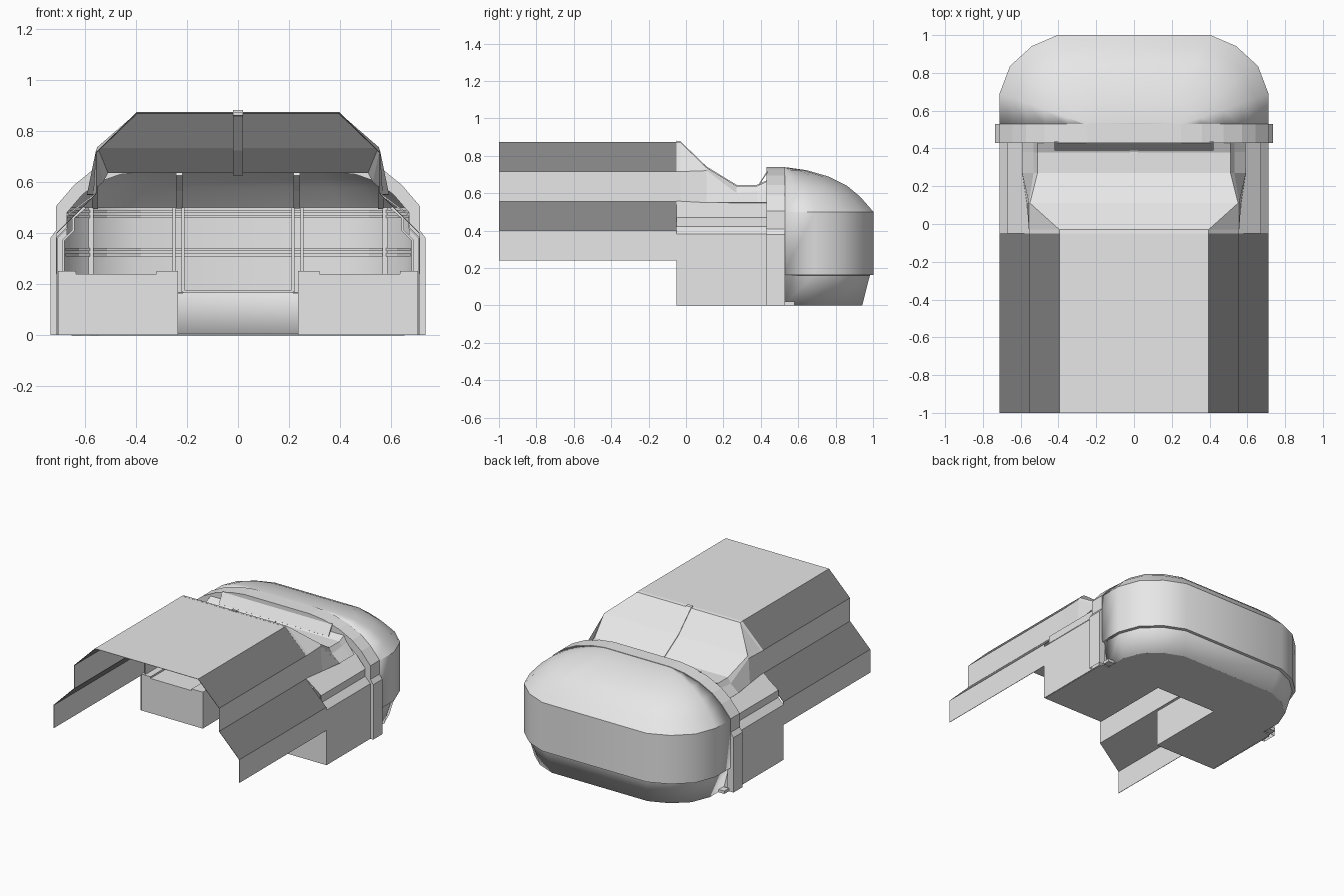
import bpy, bmesh

cube = bpy.data.objects.get("Cube")
if cube:
    bpy.data.objects.remove(cube)


def material(name, rgb):
    m = bpy.data.materials.new(name)
    m.use_nodes = True
    m.diffuse_color = (*rgb, 1)
    m.node_tree.nodes["Principled BSDF"].inputs["Base Color"].default_value = (*rgb, 1)
    return m


LIGHT = material("light grey", (0.8, 0.8, 0.8))
DARK = material("dark grey", (0.24, 0.24, 0.24))


def finish(name, bm, mirror=False, thick=0.0, smooth=False):
    bmesh.ops.recalc_face_normals(bm, faces=bm.faces)
    mesh = bpy.data.meshes.new(name)
    bm.to_mesh(mesh)
    bm.free()
    ob = bpy.data.objects.new(name, mesh)
    bpy.context.collection.objects.link(ob)
    mesh.materials.append(LIGHT)
    mesh.materials.append(DARK)
    if mirror:
        ob.modifiers.new("Mirror", "MIRROR").merge_threshold = 0.0005
    if thick:
        s = ob.modifiers.new("Solidify", "SOLIDIFY")
        s.thickness, s.offset = thick, 0
    if smooth:
        bpy.ops.object.select_all(action='DESELECT')
        bpy.context.view_layer.objects.active = ob
        ob.select_set(True)
        bpy.ops.object.shade_smooth_by_angle(angle=0.6)
    return ob


def loft(sections, closed=False, caps=False, top=False):
    """Skin rows of points that all have the same length."""
    bm = bmesh.new()
    rows = [[bm.verts.new(p) for p in s] for s in sections]
    n = len(rows[0])
    for a, b in zip(rows, rows[1:]):
        for i in range(n if closed else n - 1):
            j = (i + 1) % n
            bm.faces.new((a[i], a[j], b[j], b[i]))
    if caps:
        bm.faces.new(rows[0])
    if caps or top:
        bm.faces.new(rows[-1])
    return bm


def extrude_y(profile, y0, y1):
    return [[(x, y, z) for x, z in profile] for y in (y0, y1)]


def box(name, x, y, z, mirror=False):
    bm = loft([[(x[0], y[0], k), (x[1], y[0], k), (x[1], y[1], k), (x[0], y[1], k)]
               for k in z], closed=True, caps=True)
    return finish(name, bm, mirror)


# Stepped front canopy, open underneath, with dark sloping faces
canopy = [(0, .873), (.395, .873), (.555, .715), (.555, .555), (.71, .4), (.71, .24)]
bm = loft(extrude_y(canopy, -1, -.05))
for f in bm.faces:
    f.normal_update()
    if min(abs(f.normal.x), abs(f.normal.z)) > .3:
        f.material_index = 1
finish("front_canopy", bm, True, .003)

# Sloping windscreen with folded sides running down to the shoulders
screen = [(-.05, .873, .395, .555, .715, .555), (-.03, .87, .395, .555, .715, .555),
          (.11, .735, .55, .555, .72, .565), (.27, .637, .51, .53, .6, .59),
          (.38, .637, .51, .53, .61, .59), (.43, .66, .51, .53, .62, .59)]
finish("windscreen", loft([[(0, y, top), (w, y, top), (m, y, mz), (low, y, .55)]
                           for y, top, w, m, mz, low in screen]), True, .004)

# Central windscreen bar
finish("windscreen_bar", loft([[(-.02, y, t - .012), (-.02, y, t + .008),
                                (.02, y, t + .008), (.02, y, t - .012)]
                               for y, t, *_ in screen], closed=True, caps=True))

# Body sides and shoulders
shoulder = [(.555, .555), (.67, .47), (.67, .42), (.71, .38), (.71, 0)]
finish("body_side", loft(extrude_y(shoulder, -.05, .5)), True, .006)
liner = [(.6, .5), (.645, .46), (.645, .41), (.685, .37), (.685, .24)]
finish("body_liner", loft(extrude_y(liner, -.04, .5)), True, .01)

# Side consoles with raised edges
box("side_console", (.235, .705), (-.05, .52), (0, .24), True)
box("console_inner_lip", (.235, .32), (-.05, .5), (.24, .252), True)
box("console_outer_lip", (.635, .705), (-.05, .5), (.24, .252), True)

# Rounded rear shell
OUTLINE = [(.71, .52), (.71, .69), (.655, .835), (.54, .94), (.4, 1)]
OUTLINE += [(-x, y) for x, y in reversed(OUTLINE)]


def ring(d, z):
    return [(x * (.71 - d) / .71, .52 + (y - .52) * (.48 - d) / .48, z) for x, y in OUTLINE]


levels = [(.06, 0), (.018, .163), (0, .165), (0, .5), (.07, .58), (.14, .638),
          (.24, .688), (.36, .722), (.46, .736)]
finish("rear_shell", loft([ring(*l) for l in levels], top=True), thick=.004, smooth=True)
finish("rear_floor", loft([ring(.06, 0), ring(.06, .006)], closed=True, caps=True))

# Ribs lining the inside of the rear shell
for i, (z, d) in enumerate([(.315, .01), (.335, .01), (.465, .01), (.485, .01)]):
    finish("rear_rail_%d" % i, loft([ring(d, z - .006), ring(d + .025, z - .006),
                                     ring(d + .025, z + .006), ring(d, z + .006)]))
for i, x in enumerate((.215, .25)):
    box("rear_post_%d" % i, (x - .006, x + .006), (.94, .985), (.17, .5), True)
box("side_post", (.565, .585), (.85, .88), (.17, .5), True)
box("rear_panel_sill", (-.215, .215), (.945, .975), (.165, .178))
for x in (.23, .56):
    finish("roof_rib", loft([[(x - .012, y, z), (x + .012, y, z)] for y, z in
                             ([(.97, .5), (.89, .57), (.8, .63)] if x < .4 else
                              [(.86, .5), (.78, .54), (.68, .6)])]), True, .012)

# Hoop joining body and rear shell
hoop = [(.735, 0), (.735, .38), (.713, .41), (.713, .505), (.643, .587), (.573, .644),
        (.473, .694), (.36, .727), (.25, .741), (0, .741)]
inner = [(.69, 0), (.69, .36), (.67, .39), (.67, .48), (.61, .55), (.545, .6),
         (.46, .63), (.36, .64), (.25, .64), (0, .64)]
rows = [[(x, y, z) for x, z in p] for p, y in
        ((hoop, .43), (hoop, .53), (inner, .53), (inner, .43), (hoop, .43))]
bm = loft(rows)
bmesh.ops.remove_doubles(bm, verts=bm.verts, dist=.0001)
finish("joining_hoop", bm, True)

# Sloping vent strip ahead of the hoop and small feet behind it
finish("vent_strip", loft([[(-.42, .39, .645), (.42, .39, .645)],
                           [(-.42, .435, .715), (.42, .435, .715)]]), thick=.006)
box("hoop_foot", (.63, .7), (.53, .58), (0, .02), True)
